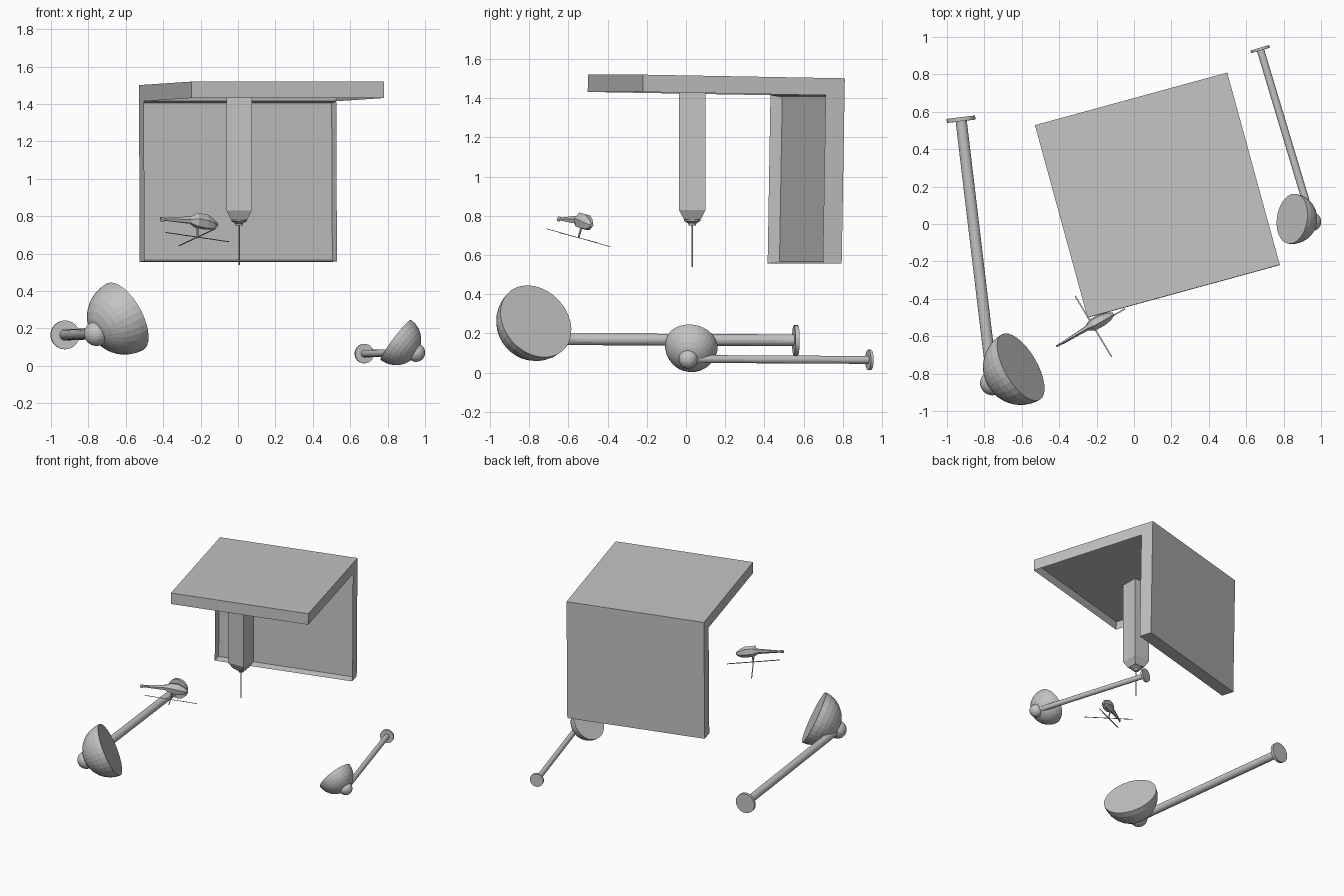
import bpy
import bmesh
from math import radians, pi, cos, sin
from mathutils import Matrix, Vector

cube = bpy.data.objects.get("Cube")
if cube:
    bpy.data.objects.remove(cube, do_unlink=True)

grey = bpy.data.materials.new("plain_grey")
grey.use_nodes = True
tone = (0.55, 0.55, 0.55, 1)
grey.diffuse_color = tone
grey.node_tree.nodes["Principled BSDF"].inputs["Base Color"].default_value = tone


def finish(name, bm, matrix=None):
    """Turn a bmesh into a named, coloured object."""
    bmesh.ops.recalc_face_normals(bm, faces=bm.faces[:])
    if matrix:
        bm.transform(matrix)
    mesh = bpy.data.meshes.new(name)
    bm.to_mesh(mesh)
    bm.free()
    mesh.materials.append(grey)
    obj = bpy.data.objects.new(name, mesh)
    bpy.context.collection.objects.link(obj)
    return obj


def rod(name, start, end, radius, sides=24):
    """Cylinder between two points."""
    start, end = Vector(start), Vector(end)
    axis = end - start
    bm = bmesh.new()
    bmesh.ops.create_cone(bm, cap_ends=True, segments=sides, radius1=radius,
                          radius2=radius, depth=axis.length)
    turn = axis.to_track_quat('Z', 'Y').to_matrix().to_4x4()
    return finish(name, bm, Matrix.Translation((start + end) / 2) @ turn)


def loft(name, rings, matrix=None):
    """Skin a list of equal rings of points and cap both ends."""
    bm = bmesh.new()
    loops = [[bm.verts.new(p) for p in ring] for ring in rings]
    n = len(loops[0])
    for a, b in zip(loops, loops[1:]):
        for i in range(n):
            j = (i + 1) % n
            bm.faces.new((a[i], a[j], b[j], b[i]))
    bm.faces.new(loops[0])
    bm.faces.new(loops[-1])
    return finish(name, bm, matrix)


def ring(radius, z, sides):
    start = pi / sides
    return [(radius * cos(start + 2 * pi * i / sides),
             radius * sin(start + 2 * pi * i / sides), z) for i in range(sides)]


# Roof and back wall: one bent shell with recessed inner faces
half, wall, roof, drop = 0.533, 0.1, 0.088, 0.945
profile = [(-half, 0), (half, 0), (half, -drop), (half - wall, -drop),
           (half - wall, -roof), (-half, -roof)]
bm = bmesh.new()
left, right = [[bm.verts.new((x, y, z)) for y, z in profile] for x in (-half, half)]
sides = []
for i in range(len(profile)):
    j = (i + 1) % len(profile)
    sides.append(bm.faces.new((left[i], left[j], right[j], right[i])))
bm.faces.new(left)
bm.faces.new(right)
bmesh.ops.recalc_face_normals(bm, faces=bm.faces[:])
bmesh.ops.inset_individual(bm, faces=[sides[3], sides[4]], thickness=0.013, depth=-0.06)
place = (Matrix.Translation((0.125, 0.155, 1.51)) @ Matrix.Rotation(radians(15.3), 4, 'Z')
         @ Matrix.Rotation(radians(-1), 4, 'X'))
finish("roof_and_back_wall", bm, place)

# Drill hanging from the roof: square body, stepped chuck, thin bit
drill = Matrix.Translation((0.006, 0.032, 0))
diag = 2 ** 0.5
loft("drill_body", [ring(r * diag, z, 4) for r, z in
                    ((0.068, 1.485), (0.068, 0.83), (0.042, 0.78))], drill)
loft("drill_chuck", [ring(r, z, 16) for r, z in
                     ((0.042, 0.78), (0.042, 0.773), (0.022, 0.762), (0.018, 0.75))], drill)
rod("drill_bit", (0.006, 0.032, 0.755), (0.006, 0.032, 0.54), 0.004, 8)


# Lamps: base disc, arm, ball joint and solid half-dome head
def lamp(name, base, joint, arm_r, disc_r, ball_r, centre, normal, head_r):
    base, joint = Vector(base), Vector(joint)
    step = (joint - base).normalized() * disc_r * 0.14
    rod(name + "_base_disc", base - step, base + step, disc_r, 32)
    rod(name + "_arm", base, joint, arm_r)
    bm = bmesh.new()
    bmesh.ops.create_uvsphere(bm, u_segments=32, v_segments=16, radius=ball_r)
    finish(name + "_joint", bm, Matrix.Translation(joint))
    bm = bmesh.new()
    bmesh.ops.create_uvsphere(bm, u_segments=32, v_segments=16, radius=head_r)
    cut = bmesh.ops.bisect_plane(bm, geom=bm.verts[:] + bm.edges[:] + bm.faces[:],
                                 plane_co=(0, 0, 0), plane_no=(0, 0, 1), dist=0.0001,
                                 clear_outer=True)
    bmesh.ops.holes_fill(bm, edges=[e for e in bm.edges if e.is_boundary])
    turn = Vector(normal).to_track_quat('Z', 'Y').to_matrix().to_4x4()
    finish(name + "_head", bm, Matrix.Translation(centre) @ turn)


lamp("large_lamp", (-0.925, 0.56, 0.165), (-0.757, -0.85, 0.172), 0.03, 0.077, 0.066,
     (-0.605, -0.765, 0.262), (0.78, 0.455, 0.43), 0.203)
lamp("small_lamp", (0.675, 0.935, 0.065), (0.952, 0.012, 0.07), 0.02, 0.052, 0.049,
     (0.845, 0.028, 0.138), (-0.79, 0.12, 0.6), 0.135)

# Small upturned helicopter: faceted hull, tail, mast and crossed blades
forward = Vector((0.866, 0.484, -0.127)).normalized()
up = Vector((0, 0.27, 0.96))
across = up.cross(forward).normalized()
up = forward.cross(across)
frame = Matrix((forward, across, up)).transposed().to_4x4()
hull = Matrix.Translation((-0.21, -0.535, 0.77)) @ frame
stations = [(-0.23, 0.004, -0.022, -0.01), (-0.05, 0.014, -0.016, 0.022),
            (-0.015, 0.034, -0.03, 0.042), (0.045, 0.034, -0.034, 0.042),
            (0.085, 0.025, -0.03, 0.025), (0.115, 0.01, -0.012, 0.005)]
loft("helicopter_hull",
     [[(s, w * cos(k * pi / 3), (lo + hi) / 2 + (hi - lo) / 2 * sin(k * pi / 3) / sin(pi / 3))
       for k in range(6)] for s, w, lo, hi in stations], hull)
hub = Vector((-0.217, -0.548, 0.688))
rod("rotor_mast", hub, hub + up * 0.07, 0.005, 8)
for name, angle in (("rotor_blade_long", 0), ("rotor_blade_cross", 90)):
    bm = bmesh.new()
    bmesh.ops.create_cube(bm, size=1)
    bm.transform(Matrix.Diagonal((0.39, 0.007, 0.003, 1)))
    finish(name, bm, Matrix.Translation(hub) @ frame @ Matrix.Rotation(radians(angle), 4, 'Z'))
bm = bmesh.new()
bmesh.ops.create_cube(bm, size=1)
bm.transform(Matrix.Translation((-0.225, 0, -0.016)) @ Matrix.Diagonal((0.022, 0.006, 0.024, 1)))
finish("helicopter_tail_fin", bm, hull)
